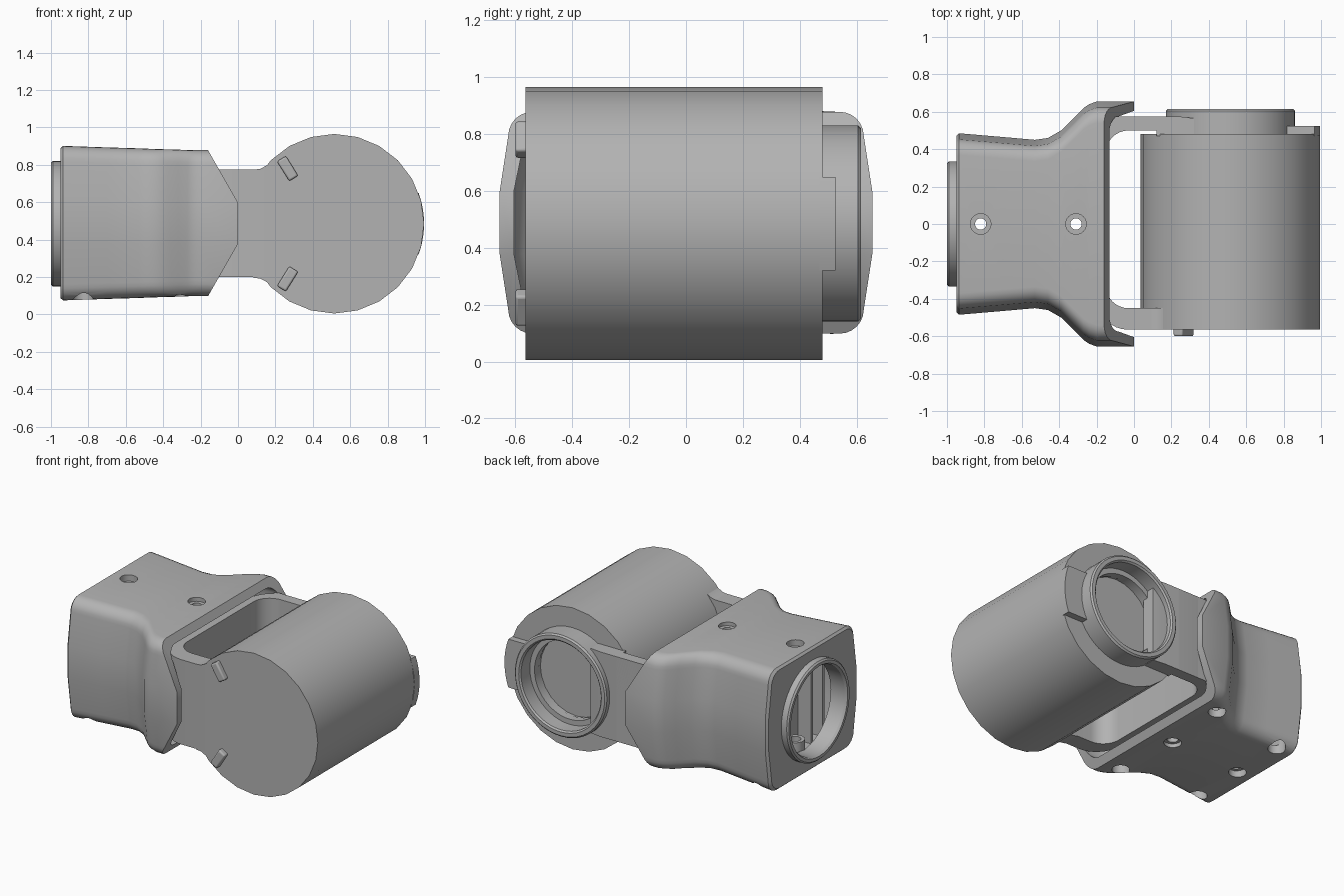
import bpy, bmesh
from math import sin, cos, pi, radians

cube = bpy.data.objects.get("Cube")
if cube:
    bpy.data.objects.remove(cube)

grey = bpy.data.materials.new("grey_plastic")
grey.use_nodes = True
grey.diffuse_color = (0.45, 0.45, 0.45, 1)
grey.node_tree.nodes["Principled BSDF"].inputs["Base Color"].default_value = (0.45, 0.45, 0.45, 1)

MID = 0.485           # height of the common axis
DX, DR = 0.515, 0.48  # drum centre and radius


def finish(name, bm):
    bmesh.ops.remove_doubles(bm, verts=bm.verts, dist=1e-5)
    bmesh.ops.recalc_face_normals(bm, faces=bm.faces)
    mesh = bpy.data.meshes.new(name)
    bm.to_mesh(mesh)
    bm.free()
    mesh.materials.append(grey)
    ob = bpy.data.objects.new(name, mesh)
    bpy.context.collection.objects.link(ob)
    return ob


def loft(name, rings, closed=False):
    """Skin a list of equal point rings; cap the ends unless closed."""
    bm = bmesh.new()
    rows = [[bm.verts.new(p) for p in ring] for ring in rings]
    n = len(rows[0])
    pairs = list(zip(rows, rows[1:]))
    if closed:
        pairs.append((rows[-1], rows[0]))
    else:
        bm.faces.new(rows[0])
        bm.faces.new(rows[-1])
    for a, b in pairs:
        for i in range(n):
            j = (i + 1) % n
            bm.faces.new((a[i], a[j], b[j], b[i]))
    return finish(name, bm)


def lathe(name, profile, axis, centre, sides):
    """Revolve a closed (radius, along) profile about a world axis."""
    rings = []
    for k in range(sides):
        c, s = cos(2 * pi * k / sides), sin(2 * pi * k / sides)
        ring = []
        for r, t in profile:
            p = {"x": (t, r * c, r * s), "y": (r * c, t, r * s), "z": (r * c, r * s, t)}[axis]
            ring.append([p[i] + centre[i] for i in range(3)])
        rings.append(ring)
    return loft(name, rings, closed=True)


def rod(name, radius, a, b, axis, centre, sides=32):
    return lathe(name, [(0, a), (radius, a), (radius, b), (0, b)], axis, centre, sides)


def prism(name, outline, axis, a, b):
    """Extrude an outline along z (outline in xy) or y (outline in xz)."""
    def place(p, t):
        return (p[0], p[1], t) if axis == "z" else (p[0], t, p[1])
    return loft(name, [[place(p, t) for p in outline] for t in (a, b)])


def box(name, x, y, z):
    return prism(name, [(x[0], y[0]), (x[1], y[0]), (x[1], y[1]), (x[0], y[1])], "z", *z)


def cut(ob, cutter):
    mod = ob.modifiers.new("cut", "BOOLEAN")
    mod.operation, mod.solver, mod.object = "DIFFERENCE", "EXACT", cutter
    bpy.context.view_layer.objects.active = ob
    bpy.ops.object.modifier_apply(modifier=mod.name)
    bpy.data.objects.remove(cutter)


def arc(cx, cy, r, a, b, n=8):
    return [(cx + r * cos(radians(a + (b - a) * i / n)),
             cy + r * sin(radians(a + (b - a) * i / n))) for i in range(n + 1)]


# Housing: rounded section that narrows at the waist and flares at the fork
def section(x, w, h):
    r = 0.085
    q = [(w, 0.11)] + arc(w - 0.03 - r, h - r, r, 0, 90, 6)
    right = q + [(-y, z) for y, z in reversed(q)]
    ring = right + [(-y, -z) for y, z in right]
    return [(x, y, MID + 0.003 + z) for y, z in ring]


stations = [(-0.95, 0.47, 0.4), (-0.935, 0.485, 0.413), (-0.7, 0.465, 0.405),
            (-0.53, 0.45, 0.4), (-0.46, 0.46, 0.397), (-0.39, 0.5, 0.395),
            (-0.32, 0.57, 0.393), (-0.27, 0.62, 0.391), (-0.24, 0.64, 0.39),
            (-0.2, 0.655, 0.39), (0, 0.655, 0.39)]
housing = loft("housing", [section(*s) for s in stations])
wall = 0.05
inner = [(-0.88, 0.425, 0.355)] + [(x, w - wall, h - wall) for x, w, h in stations[2:-1]]
inner.append((0.1, 0.655 - wall, 0.39 - wall))
cut(housing, loft("cavity", [section(*s) for s in inner]))
for s in (1, -1):     # slanted mouth
    m = MID + 0.003
    slope = [(-0.16, m + s * 0.39), (0, m + s * 0.11), (0.2, m + s * 0.11),
             (0.2, m + s * 0.6), (-0.16, m + s * 0.6)]
    cut(housing, prism("mouth_cut", slope, "y", -1, 1))
cut(housing, rod("port_cut", 0.295, -1.1, -0.8, "x", (0, 0, MID), 48))

# Screw holes: two countersunk above, six below
for x in (-0.82, -0.31):
    cut(housing, rod("sink_cut", 0.055, 0.855, 1, "z", (x, 0, 0)))
    cut(housing, rod("screw_cut", 0.03, 0.7, 1, "z", (x, 0, 0)))
for x, y in ((-0.83, 0), (-0.31, 0), (-0.83, 0.375), (-0.83, -0.375), (-0.28, 0.46), (-0.28, -0.46)):
    cut(housing, rod("hole_cut", 0.055, 0, 0.2, "z", (x, y, 0)))

# Round port at the end of the housing
lathe("port_ring", [(0.295, -0.9), (0.295, -0.985), (0.305, -1), (0.325, -1), (0.335, -0.99),
                    (0.335, -0.93), (0.31, -0.9)], "x", (0, 0, MID), 48)

# Fittings inside the housing
for x in (-0.82, -0.31):
    lathe("screw_post", [(0.035, 0.12), (0.06, 0.12), (0.06, 0.25), (0.035, 0.25)],
          "z", (x, 0, 0), 24)
for y in (-0.34, -0.22):
    box("slot_rib", (-0.8, -0.68), (y, y + 0.02), (0.13, 0.72))
box("slot_back", (-0.7, -0.68), (-0.34, -0.1), (0.13, 0.78))

# Fork bracket: U-shaped band that carries the drum
outer = arc(-0.03, -0.395, 0.17, 270, 180) + arc(-0.03, 0.405, 0.17, 180, 90)
inside = arc(-0.03, 0.38, 0.12, 90, 180) + arc(-0.03, -0.33, 0.12, 180, 270)
band = [(0.15, -0.565)] + outer + [(0.12, 0.575), (0.12, 0.5)] + inside + [(0.15, -0.45)]
prism("fork_bracket", band, "z", 0.2, 0.775)
prism("rear_arm", [(-0.12, 0.5), (0.12, 0.5), (0.12, 0.47), (0.32, 0.47), (0.32, 0.565),
                   (0.24, 0.575), (-0.12, 0.575)], "z", 0.2, 0.775)
for s in (1, -1):     # fillets between the arm and the drum
    web = [(0.08, MID + s * 0.2), (0.08, MID + s * 0.288), (0.12, MID + s * 0.294),
           (0.16, MID + s * 0.315), (0.2, MID + s * 0.355), (0.26, MID + s * 0.2)]
    prism("arm_fillet", web, "y", -0.565, -0.45)

# Drum with a recessed back
lathe("drum", [(0, -0.565), (DR, -0.565), (DR, 0.48), (0.27, 0.48), (0.27, 0.44), (0, 0.44)],
      "y", (DX, 0, MID), 24)
lathe("drum_collar", [(0.345, 0.46), (0.345, 0.605), (0.335, 0.615), (0.31, 0.615), (0.3, 0.605),
                      (0.3, 0.51), (0.265, 0.51), (0.265, 0.46)], "y", (DX, 0, MID), 48)

# Rim tab on the outer side of the drum
edge = arc(DX, MID, DR, -20, 20)
prism("rim_tab", [(0.815, edge[-1][1]), (0.815, edge[0][1])] + edge, "y", 0.47, 0.525)

# Slanted keys on the front face
for s in (1, -1):
    ax, az = 0.53, -0.85 * s          # long direction
    px, pz = 0.85, 0.53 * s           # short direction
    cx, cz = 0.265, MID + s * 0.295
    corners = [(cx + i * 0.062 * ax + j * 0.028 * px, cz + i * 0.062 * az + j * 0.028 * pz)
               for i, j in ((-1, -1), (-1, 1), (1, 1), (1, -1))]
    key = prism("front_key", corners, "y", -0.6, -0.55)
    bev = key.modifiers.new("round", "BEVEL")
    bev.width, bev.segments = 0.01, 3

# Smooth shading with sharp edges kept
bpy.context.view_layer.update()
for ob in bpy.context.collection.objects:
    if ob.type == "MESH":
        ob.select_set(grey.name in ob.data.materials)
bpy.context.view_layer.objects.active = housing
bpy.ops.object.shade_smooth_by_angle(angle=radians(30))
